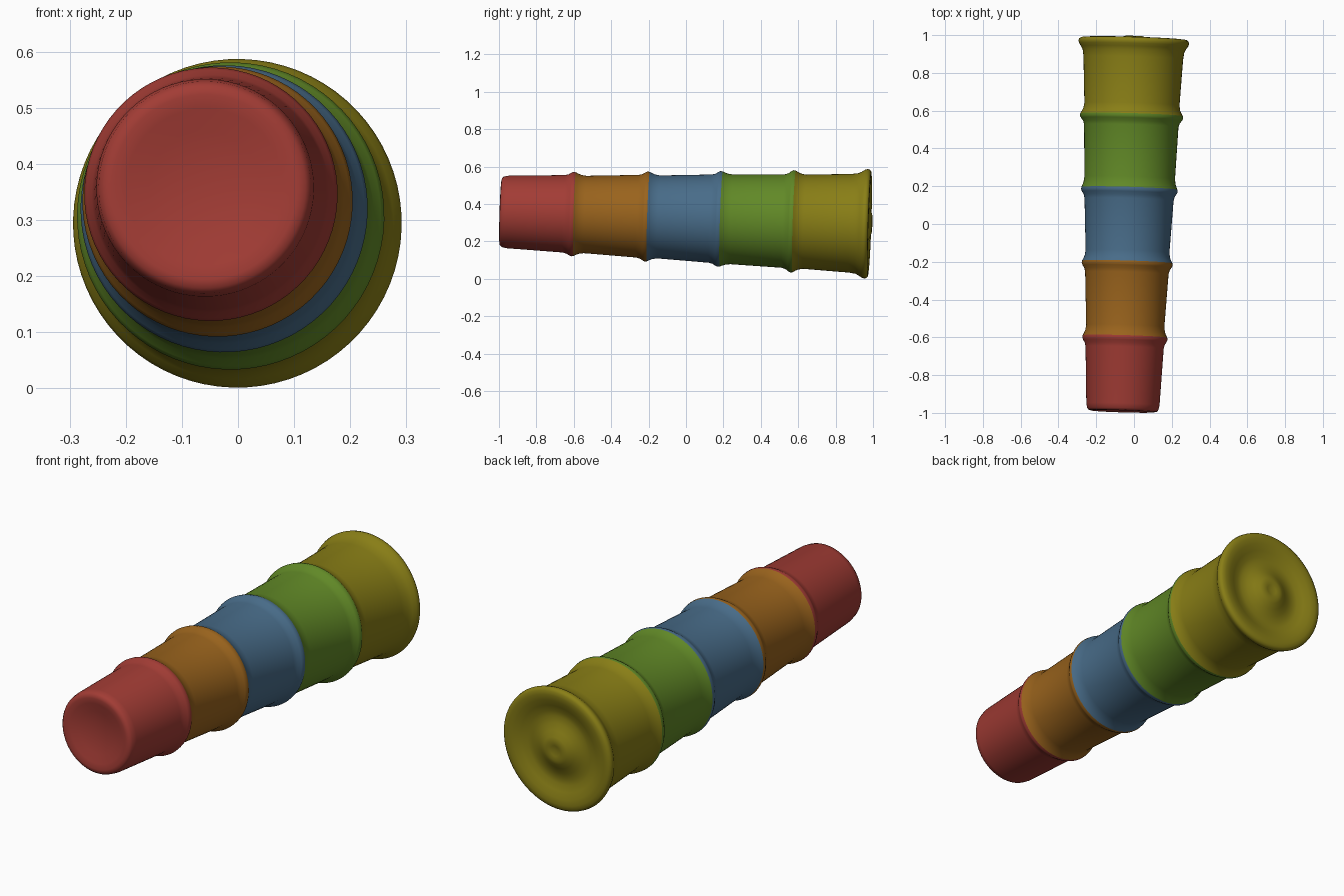
import bpy, bmesh, math
from mathutils import Vector

if "Cube" in bpy.data.objects:
    bpy.data.objects.remove(bpy.data.objects["Cube"])

# Slightly tilted axis shared by the nested cups
axis = Vector((0.03, 1.0, -0.033)).normalized()
rotation = Vector((0, 0, 1)).rotation_difference(axis).to_matrix().to_4x4()
SIDES = 72


def lathe(name, profile, color):
    """Spin (position along axis, radius) points into a smooth shell."""
    bm = bmesh.new()
    rings = []
    for s, r in profile:
        if r == 0:
            rings.append([bm.verts.new((0, 0, s))])
        else:
            rings.append([bm.verts.new((r * math.cos(2 * math.pi * i / SIDES),
                                        r * math.sin(2 * math.pi * i / SIDES), s))
                          for i in range(SIDES)])
    for a, b in zip(rings, rings[1:]):
        for i in range(SIDES):
            j = (i + 1) % SIDES
            if len(a) == 1:
                bm.faces.new((a[0], b[j], b[i]))
            elif len(b) == 1:
                bm.faces.new((a[i], a[j], b[0]))
            else:
                bm.faces.new((a[i], a[j], b[j], b[i]))
    bm.transform(rotation)
    bmesh.ops.translate(bm, verts=bm.verts, vec=(-0.03, 0, 0.326))
    mesh = bpy.data.meshes.new(name)
    bm.to_mesh(mesh)
    bm.free()
    for p in mesh.polygons:
        p.use_smooth = True
    obj = bpy.data.objects.new(name, mesh)
    bpy.context.collection.objects.link(obj)
    mat = bpy.data.materials.new(name + "_color")
    mat.diffuse_color = (*color, 1)
    mat.use_nodes = True
    mat.node_tree.nodes["Principled BSDF"].inputs["Base Color"].default_value = mat.diffuse_color
    mesh.materials.append(mat)


def lip(s, r_body, r_lip):
    """Rounded lip closing the front cup, ending at the next cup's wall."""
    d = r_lip - r_body
    return [(s - 0.05, r_body), (s - 0.03, r_body + 0.25 * d),
            (s - 0.014, r_body + 0.75 * d), (s - 0.003, r_lip),
            (s + 0.009, r_lip - 0.002)]


def start(s, r_lip, r_body):
    """Wall of the next cup curving in from under the lip."""
    d = r_lip - r_body
    return [(s + 0.009, r_lip - 0.002), (s + 0.02, r_body + 0.6 * d),
            (s + 0.037, r_body + 0.22 * d), (s + 0.065, r_body)]


# Dished base of the smallest cup
base = [(-0.968, 0), (-0.970, 0.05), (-0.978, 0.10), (-0.988, 0.14),
        (-0.993, 0.165), (-0.990, 0.180), (-0.980, 0.189), (-0.955, 0.194)]

# Flared open rim and recessed end of the largest cup
rim = [(0.88, 0.264), (0.915, 0.269), (0.935, 0.279), (0.95, 0.289),
       (0.963, 0.293), (0.975, 0.290), (0.982, 0.280), (0.984, 0.262),
       (0.980, 0.235), (0.968, 0.205), (0.957, 0.175), (0.955, 0.150),
       (0.962, 0.120), (0.976, 0.090), (0.990, 0.065), (0.996, 0.045),
       (0.993, 0.025), (0.988, 0)]

# Joints: position, wall before, lip radius, wall after
joints = [(-0.605, 0.207, 0.226, 0.207), (-0.21, 0.221, 0.241, 0.222),
          (0.18, 0.236, 0.256, 0.240), (0.57, 0.250, 0.274, 0.252)]
names = ["red_cup", "orange_cup", "blue_cup", "green_cup", "yellow_cup"]
colors = [(0.36, 0.045, 0.035), (0.32, 0.125, 0.012), (0.065, 0.15, 0.25),
          (0.12, 0.25, 0.02), (0.25, 0.21, 0.008)]

for k, name in enumerate(names):
    front = base if k == 0 else start(joints[k - 1][0], *joints[k - 1][2:])
    back = rim if k == 4 else lip(*joints[k][:3])
    lathe(name, front + back, colors[k])
